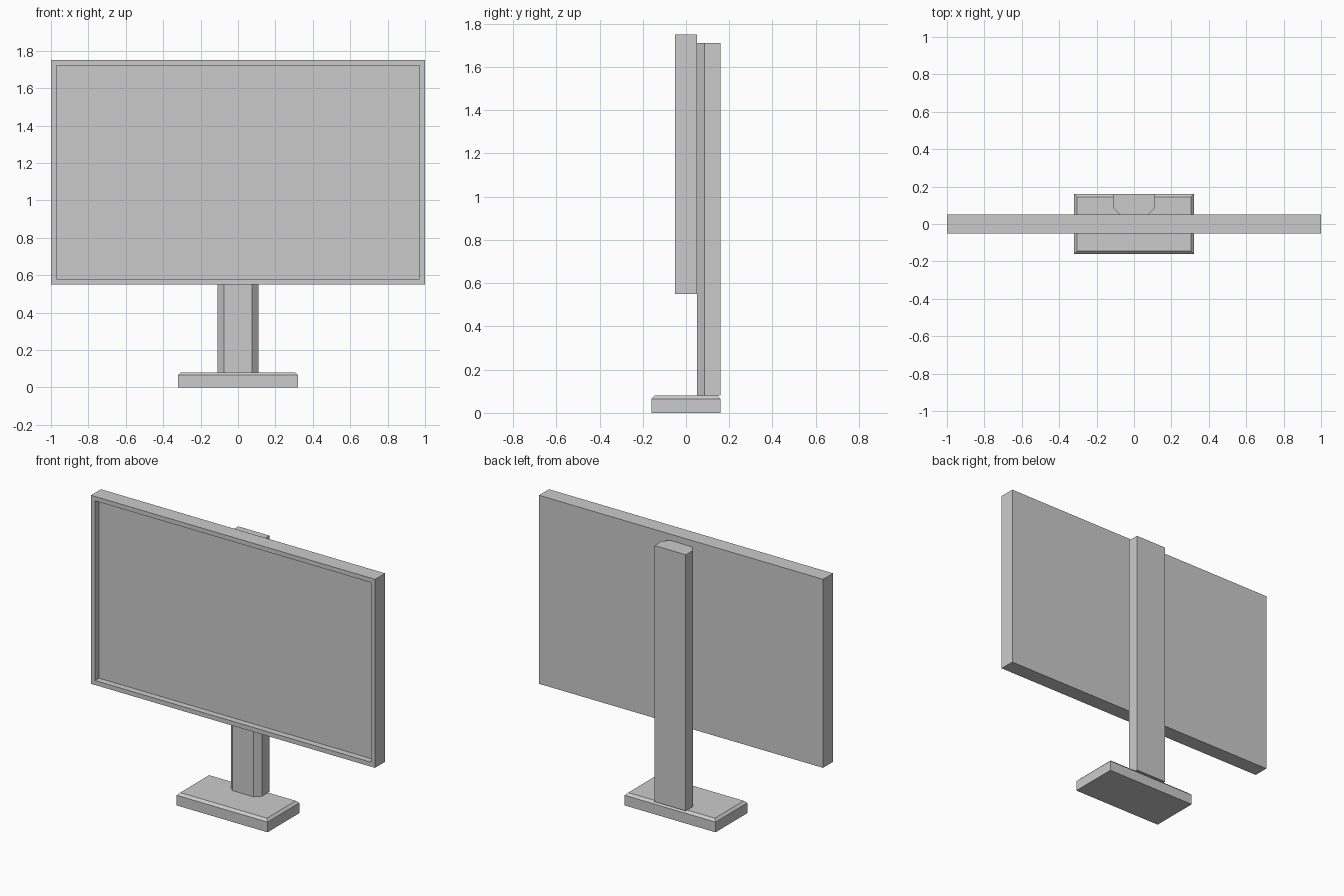
import bpy, bmesh

if "Cube" in bpy.data.objects:
    bpy.data.objects.remove(bpy.data.objects["Cube"])


def finish(name, bm):
    bmesh.ops.recalc_face_normals(bm, faces=bm.faces)
    mesh = bpy.data.meshes.new(name)
    bm.to_mesh(mesh)
    bm.free()
    obj = bpy.data.objects.new(name, mesh)
    bpy.context.collection.objects.link(obj)
    return obj


def prism(profile, z0, z1):
    """Extrude an xy outline from z0 to z1."""
    bm = bmesh.new()
    face = bm.faces.new([bm.verts.new((x, y, z0)) for x, y in profile])
    top = bmesh.ops.extrude_face_region(bm, geom=[face])
    verts = [g for g in top["geom"] if isinstance(g, bmesh.types.BMVert)]
    bmesh.ops.translate(bm, verts=verts, vec=(0, 0, z1 - z0))
    bmesh.ops.recalc_face_normals(bm, faces=bm.faces)
    return bm


def rect(hx, hy):
    return [(-hx, -hy), (hx, -hy), (hx, hy), (-hx, hy)]


# Base plate with a chamfered top rim
bm = prism(rect(0.32, 0.16), 0, 0.08)
rim = [e for e in bm.edges if all(v.co.z > 0.07 for v in e.verts)]
bmesh.ops.bevel(bm, geom=rim, offset=0.015, segments=1, affect='EDGES')
finish("base", bm)

# Upright post with chamfered front corners, mirrored about x = 0
half = [(0.075, 0.05), (0.11, 0.085), (0.11, 0.16)]
finish("post", prism(half + [(-x, y) for x, y in reversed(half)], 0.08, 1.71))

# Monitor panel with the display recessed inside a thin bezel
bm = prism(rect(1.0, 0.05), 0.55, 1.75)
front = min(bm.faces, key=lambda f: f.calc_center_median().y)
bmesh.ops.inset_region(bm, faces=[front], thickness=0.04)
recess = bmesh.ops.extrude_face_region(bm, geom=[front])
verts = [g for g in recess["geom"] if isinstance(g, bmesh.types.BMVert)]
bmesh.ops.translate(bm, verts=verts, vec=(0, 0.04, 0))
if front.is_valid:
    bmesh.ops.delete(bm, geom=[front], context='FACES_ONLY')
finish("monitor_panel", bm)
